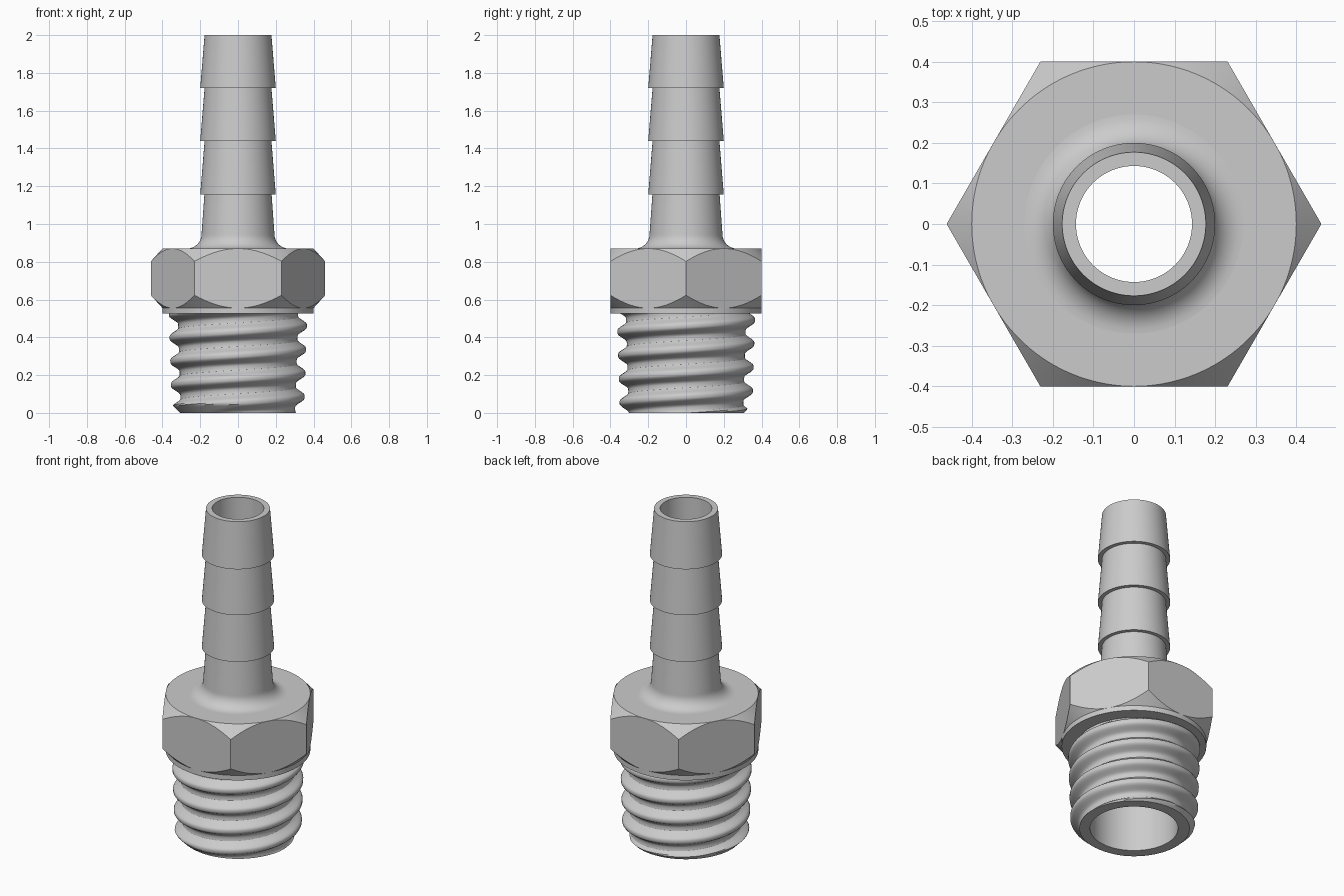
import bpy, bmesh
from math import cos, sin, pi, radians

if "Cube" in bpy.data.objects:
    bpy.data.objects.remove(bpy.data.objects["Cube"])

N = 144                 # columns around the axis
PITCH = 0.125           # thread pitch
CREST_Z = 0.085         # height of a crest on the +x side
THREAD_TOP = 0.525
STEPS = 16              # rows per thread turn
TOP_Z = 0.87            # top of the hex
BORE, BIG_BORE = 0.143, 0.243


def lathe(name, rows):
    """Sweep rows round z; each row is (r, z) or a function of the angle giving (r, z)."""
    bm = bmesh.new()
    grid = []
    for row in rows:
        line = []
        for i in range(N + 1):
            a = 2 * pi * i / N
            r, z = row(a) if callable(row) else row
            line.append(bm.verts.new((r * cos(a), r * sin(a), z)))
        grid.append(line)
    for lo, hi in zip(grid, grid[1:]):
        for i in range(N):
            bm.faces.new((lo[i], lo[i + 1], hi[i + 1], hi[i]))
    bmesh.ops.remove_doubles(bm, verts=bm.verts, dist=1e-5)
    mesh = bpy.data.meshes.new(name)
    bm.to_mesh(mesh)
    bm.free()
    obj = bpy.data.objects.new(name, mesh)
    bpy.context.collection.objects.link(obj)
    bpy.ops.object.select_all(action='DESELECT')
    obj.select_set(True)
    bpy.context.view_layer.objects.active = obj
    bpy.ops.object.shade_smooth_by_angle(angle=radians(32))
    return obj


def thread_row(k):
    """Row that follows the helix, clamped to the ends of the threaded length."""
    def point(a):
        z = CREST_Z + PITCH * (k / STEPS + a / (2 * pi))
        z = min(max(z, 0.0), THREAD_TOP)
        p = (z - CREST_Z) / PITCH - a / (2 * pi)
        d = abs((p + 0.5) % 1 - 0.5) * 2
        t = min(max((d - 0.12) / 0.72, 0), 1)
        crest = 0.35 + z / 32
        r = crest - 0.048 * t * t * (3 - 2 * t)
        return min(r, 0.307 + z), z
    return point


def hex_row(base, slope):
    """Hexagon outline whose height drops or rises towards the corners."""
    def point(a):
        r = 0.4 / cos(a % (pi / 3) - pi / 6)
        return r, base + slope * (r - 0.4)
    return point


# Tapered male thread with its flat end face and the shoulder above
first = -int((CREST_Z / PITCH + 1) * STEPS) - 2
last = int((THREAD_TOP - CREST_Z) / PITCH * STEPS) + 2
lathe("threaded_end",
      [(BIG_BORE, 0)] + [thread_row(k) for k in range(first, last)] + [(0.4, THREAD_TOP)])

# Washer collar and chamfered hexagon
lathe("hex_nut", [(0.4, THREAD_TOP), (0.4, 0.555), hex_row(0.555, 1.1),
                  hex_row(TOP_Z, -1.1), (0.4, TOP_Z), (0.27, TOP_Z)])

# Filleted neck, three barbs and the top rim
barb = [(0.27 - 0.077 * sin(t * pi / 20), TOP_Z + 0.077 * (1 - cos(t * pi / 20)))
        for t in range(11)]
barb.append((0.178, 1.155))
for z in (1.155, 1.44, 1.72):
    barb += [(0.2, z), (0.177, z + 0.2825 if z < 1.3 else z + 0.28)]
    barb[-1] = (0.177, {1.155: 1.44, 1.44: 1.72, 1.72: 2.0}[z])
lathe("hose_barb", barb + [(BORE, 2.0)])

# Stepped through bore
lathe("bore", [(BORE, 2.0), (BORE, 0.6), (BIG_BORE, 0.54), (BIG_BORE, 0)])
